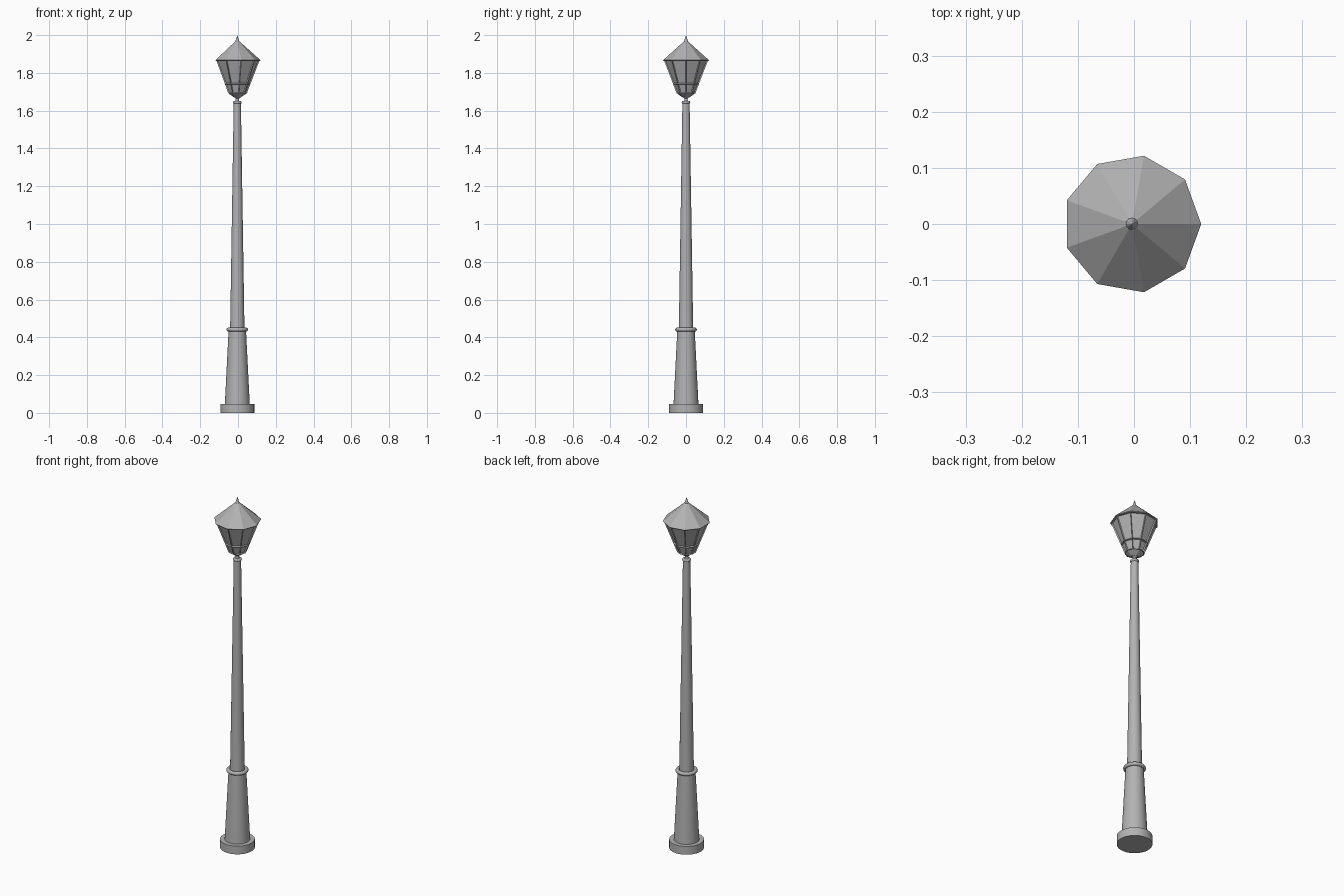
import bpy, bmesh, math

if "Cube" in bpy.data.objects:
    bpy.data.objects.remove(bpy.data.objects["Cube"])

CX = -0.0037  # axis offset: the nine-sided roof is not symmetric in x

# Dark grey iron used on every part
iron = bpy.data.materials.new("dark_iron")
iron.diffuse_color = (0.45, 0.45, 0.45, 1)
iron.use_nodes = True
iron.node_tree.nodes["Principled BSDF"].inputs["Base Color"].default_value = iron.diffuse_color


def lathe(name, profile, sides=32, smooth=True, inset=None):
    """Revolve (radius, z) points around the post axis; ends are capped or pointed."""
    bm = bmesh.new()
    rings = []
    for r, z in profile:
        if r == 0:
            rings.append([bm.verts.new((CX, 0, z))])
        else:
            rings.append([bm.verts.new((CX + r * math.cos(2 * math.pi * i / sides),
                                        r * math.sin(2 * math.pi * i / sides), z))
                          for i in range(sides)])
    walls = []
    for a, b in zip(rings, rings[1:]):
        for i in range(sides):
            j = (i + 1) % sides
            quad = [a[i % len(a)], a[j % len(a)], b[j % len(b)], b[i % len(b)]]
            walls.append(bm.faces.new(list(dict.fromkeys(quad))))
    for ring_verts in (rings[0], rings[-1]):
        if len(ring_verts) > 2:
            bm.faces.new(ring_verts)
    bmesh.ops.recalc_face_normals(bm, faces=bm.faces)
    if inset:
        bmesh.ops.inset_individual(bm, faces=walls, thickness=inset[0], depth=inset[1])
    mesh = bpy.data.meshes.new(name)
    bm.to_mesh(mesh)
    bm.free()
    mesh.materials.append(iron)
    obj = bpy.data.objects.new(name, mesh)
    bpy.context.collection.objects.link(obj)
    if smooth:
        bpy.ops.object.select_all(action='DESELECT')
        obj.select_set(True)
        bpy.context.view_layer.objects.active = obj
        bpy.ops.object.shade_smooth_by_angle(angle=math.radians(30))
    return obj


def ring(name, radius, tube, z):
    """Rounded collar around the post."""
    bpy.ops.mesh.primitive_torus_add(major_radius=radius, minor_radius=tube,
                                     major_segments=32, minor_segments=12,
                                     location=(CX, 0, z))
    obj = bpy.context.object
    obj.name = name
    obj.data.materials.append(iron)
    bpy.ops.object.shade_smooth_by_angle(angle=math.radians(35))


# Post: foot, tapered pedestal, slender shaft and collars
lathe("foot", [(0.090, 0), (0.090, 0.047)])
lathe("pedestal", [(0.066, 0.045), (0.046, 0.44)])
ring("pedestal_collar", 0.047, 0.0105, 0.441)
lathe("shaft", [(0.038, 0.44), (0.019, 1.645)])
ring("shaft_collar", 0.015, 0.008, 1.644)

# Neck and cup carrying the lantern
lathe("lantern_neck", [(0.013, 1.643), (0.009, 1.656), (0.009, 1.664), (0.017, 1.672)])
lathe("lantern_cup", [(0.018, 1.67), (0.05, 1.692)], sides=9, smooth=False)

# Lantern: two rows of recessed panes between frame bars
lathe("lantern_panes", [(0.05, 1.69), (0.069, 1.74), (0.118, 1.866)],
      sides=9, smooth=False, inset=(0.0055, -0.006))

# Pitched roof and pointed finial
lathe("lantern_roof", [(0.121, 1.864), (0.1235, 1.867), (0.012, 1.966), (0, 1.968)],
      sides=9, smooth=False)
lathe("finial", [(0.012, 1.962), (0, 2.0)], sides=12, smooth=False)
